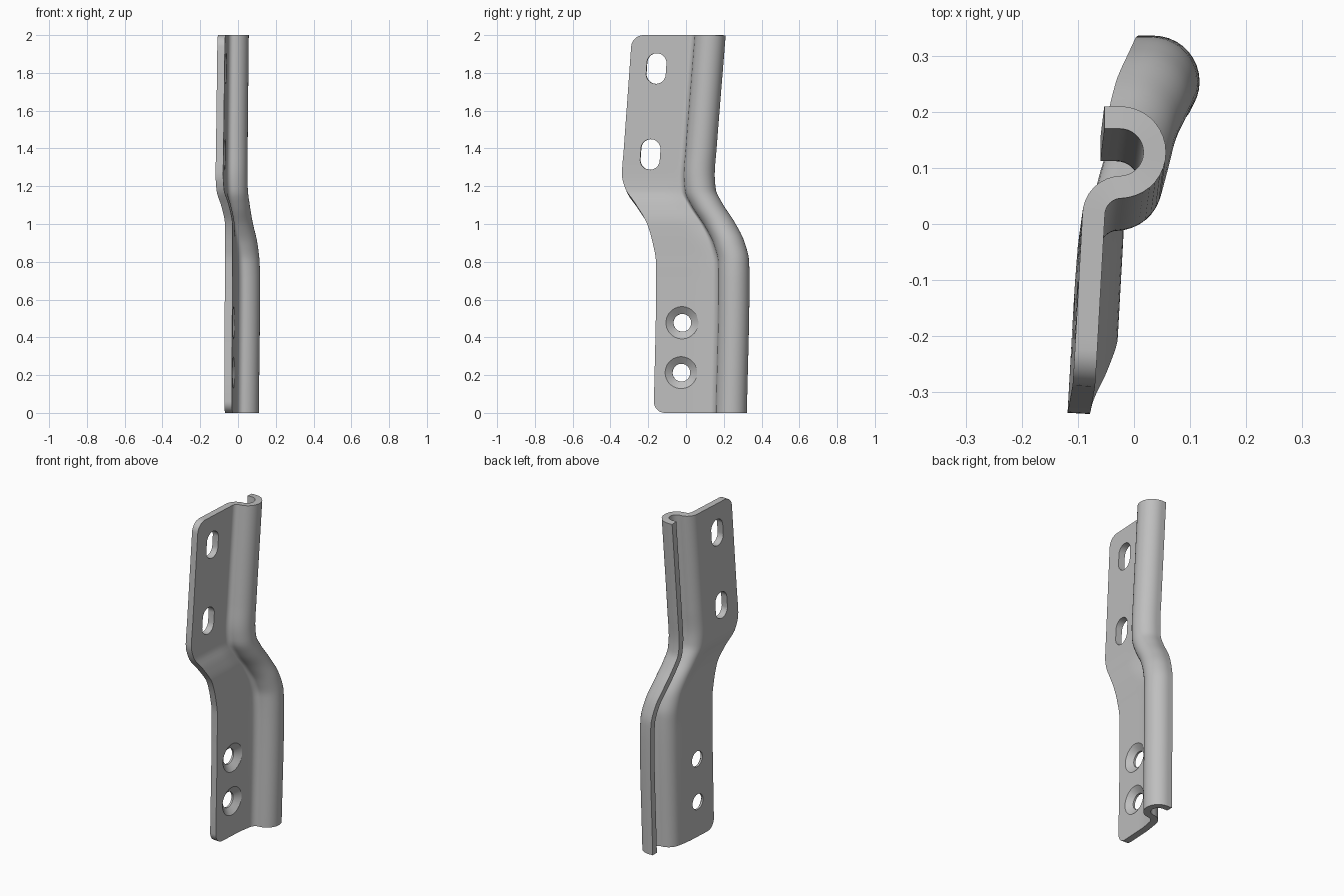
import bpy
import bmesh
import math

if "Cube" in bpy.data.objects:
    bpy.data.objects.remove(bpy.data.objects["Cube"], do_unlink=True)

THICK = 0.04
CORNER = 0.06

grey = bpy.data.materials.new("steel_grey")
grey.use_nodes = True
grey.diffuse_color = (0.52, 0.52, 0.52, 1)
grey.node_tree.nodes["Principled BSDF"].inputs["Base Color"].default_value = (0.52, 0.52, 0.52, 1)

# Stations: height, section shift in y, front edge y, plate shift in x, hook shift in x
STATIONS = [
    (0, .112, -.17, .037, .053),
    (.7, .126, -.157, .039, .06),
    (.8, .124, -.158, .04, .057),
    (.9, .1, -.175, .04, .045),
    (1, .05, -.205, .038, .022),
    (1.1, -.015, -.265, .018, .005),
    (1.18, -.052, -.318, -.006, -.005),
    (1.26, -.058, -.338, -.01, -.007),
    (1.4, -.048, -.328, -.008, -.006),
    (2, 0, -.285, 0, 0),
]


def smooth_value(z, col):
    """Monotone cubic through one column of the stations."""
    zs = [s[0] for s in STATIONS]
    vs = [s[col] for s in STATIONS]
    slopes = [(vs[i + 1] - vs[i]) / (zs[i + 1] - zs[i]) for i in range(len(zs) - 1)]

    def tangent(i):
        if i == 0 or i == len(zs) - 1:
            return slopes[min(i, len(slopes) - 1)]
        a, b = slopes[i - 1], slopes[i]
        return 2 * a * b / (a + b) if a * b > 0 else 0

    i = max(k for k in range(len(slopes)) if zs[k] <= z)
    h = zs[i + 1] - zs[i]
    t = (z - zs[i]) / h
    return ((1 + 2 * t) * (1 - t) ** 2 * vs[i] + t * (1 - t) ** 2 * h * tangent(i)
            + t * t * (3 - 2 * t) * vs[i + 1] + t * t * (t - 1) * h * tangent(i + 1))


def arc(cx, cy, r, start, end, steps):
    out = []
    for k in range(steps + 1):
        a = math.radians(start + (end - start) * k / steps)
        out.append((cx + r * math.cos(a), cy + r * math.sin(a)))
    return out


# Hook section: root bend, then the open curl
hook = arc(-.022, .016, .05, 180, 90, 8) + arc(-.025, .128, .062, -90, 90, 18)[1:]
hook.append((-.053, .19))
root = hook[0]
PLATE_STEPS = 12


def section(z):
    dy, front, plate_dx, hook_dx = (smooth_value(z, c) for c in range(1, 5))
    # rounded front corners at both ends
    d = min(z, 2 - z)
    if d < CORNER:
        front += CORNER - math.sqrt(max(0, CORNER ** 2 - (CORNER - d) ** 2))
    pts = []
    for k in range(PLATE_STEPS):
        y = front - dy + (root[1] - front + dy) * k / PLATE_STEPS
        pts.append((root[0] + 0.056 * (y - root[1]), y))
    pts += hook
    out = []
    for k, (x, y) in enumerate(pts):
        w = min(1, max(0, (y + .08) / .18))
        w = w * w * (3 - 2 * w)
        out.append((x + plate_dx + (hook_dx - plate_dx) * w, y + dy, z))
    return out


# Bracket sheet, lofted up through the heights
corner_rows = [CORNER * (1 - math.cos(math.pi / 2 * k / 8)) for k in range(9)]
heights = corner_rows + [2 - c for c in corner_rows]
heights += [.2 + .1 * k for k in range(5)] + [.65 + .02 * k for k in range(40)]
heights += [1.5 + .1 * k for k in range(5)]
heights.sort()

bm = bmesh.new()
rows = [[bm.verts.new(p) for p in section(z)] for z in heights]
for low, high in zip(rows, rows[1:]):
    for k in range(len(low) - 1):
        bm.faces.new((low[k], low[k + 1], high[k + 1], high[k]))
bmesh.ops.recalc_face_normals(bm, faces=bm.faces)
mesh = bpy.data.meshes.new("bracket")
bm.to_mesh(mesh)
bm.free()
mesh.materials.append(grey)
bracket = bpy.data.objects.new("bracket", mesh)
bpy.context.collection.objects.link(bracket)

solid = bracket.modifiers.new("thickness", 'SOLIDIFY')
solid.thickness = THICK
solid.offset = 0
solid.use_even_offset = True


def add_cutter(name, loops, location, rotation):
    """Closed solid skinned through matching loops of points."""
    b = bmesh.new()
    rings = [[b.verts.new(p) for p in loop] for loop in loops]
    n = len(rings[0])
    for r, s in zip(rings, rings[1:]):
        for k in range(n):
            b.faces.new((r[k], r[(k + 1) % n], s[(k + 1) % n], s[k]))
    b.faces.new(rings[0])
    b.faces.new(rings[-1])
    bmesh.ops.recalc_face_normals(b, faces=b.faces)
    m = bpy.data.meshes.new(name)
    b.to_mesh(m)
    b.free()
    m.materials.append(grey)
    ob = bpy.data.objects.new(name, m)
    bpy.context.collection.objects.link(ob)
    ob.location = location
    ob.rotation_euler = rotation
    ob.hide_render = True
    cut = bracket.modifiers.new(name, 'BOOLEAN')
    cut.operation = 'DIFFERENCE'
    cut.solver = 'EXACT'
    cut.object = ob
    return ob


def outline(x, r, stretch=0):
    pts = []
    for k in range(32):
        a = 2 * math.pi * (k + .5) / 32
        z = r * math.sin(a)
        pts.append((x, r * math.cos(a), z + math.copysign(stretch, z)))
    return pts


cutters = []
# Slotted holes in the upper plate
for y, z in ((-.156, 1.823), (-.188, 1.368)):
    cutters.append(add_cutter("slot_cutter", [outline(x, .052, .029) for x in (-.2, .2)],
                              (-.085, y, z), (-.07, 0, -.056)))

# Countersunk screw holes in the lower plate
for y, z in ((-.02, .477), (-.025, .213)):
    profile = ((-.1, .047), (-.008, .047), (.02, .085), (.035, .105))
    cutters.append(add_cutter("screw_cutter", [outline(x, r) for x, r in profile],
                              (-.043, y, z), (0, 0, -.056)))

bpy.ops.object.select_all(action='DESELECT')
bracket.select_set(True)
bpy.context.view_layer.objects.active = bracket
for name in [m.name for m in bracket.modifiers]:
    bpy.ops.object.modifier_apply(modifier=name)
for ob in cutters:
    bpy.data.objects.remove(ob, do_unlink=True)
bpy.ops.object.shade_smooth_by_angle(angle=math.radians(30))
